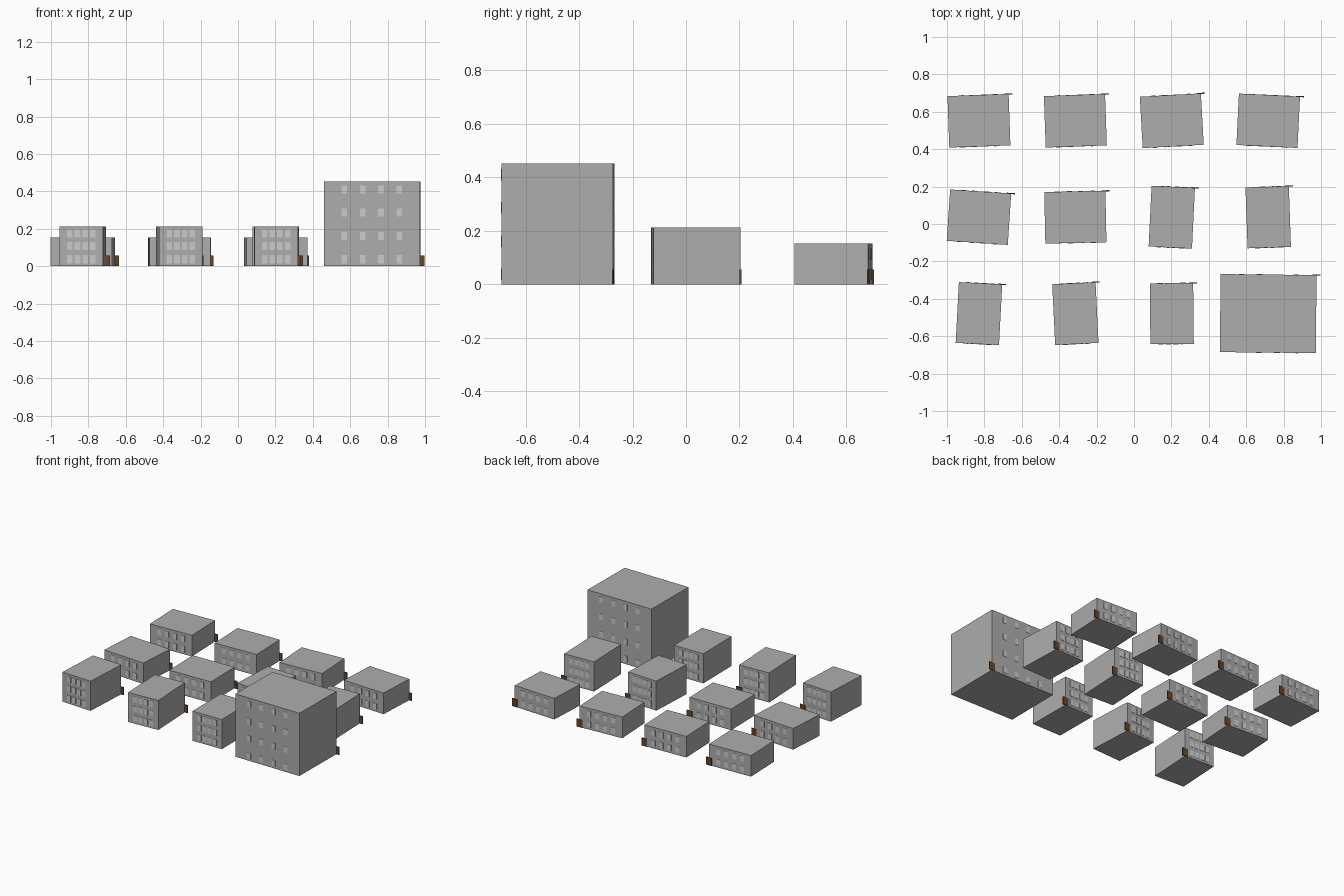
import bpy, math
from mathutils import Matrix, Vector

if "Cube" in bpy.data.objects:
    bpy.data.objects.remove(bpy.data.objects["Cube"])


def material(name, rgb):
    m = bpy.data.materials.new(name)
    m.diffuse_color = (*rgb, 1)
    m.use_nodes = True
    m.node_tree.nodes["Principled BSDF"].inputs["Base Color"].default_value = m.diffuse_color
    return m


WALL = material("concrete grey", (0.42, 0.42, 0.42))
GLASS = material("pale window grey", (0.60, 0.60, 0.60))
WOOD = material("dark brown wood", (0.14, 0.06, 0.02))


def box(name, frame, centre, size, mat):
    """Box placed in a building's own rotated frame."""
    bpy.ops.mesh.primitive_cube_add(size=1)
    ob = bpy.context.object
    ob.name = name
    ob.data.transform(Matrix.Diagonal((*size, 1)))
    ob.matrix_world = frame @ Matrix.Translation(Vector(centre))
    ob.data.materials.append(mat)
    return ob


# kind: width, depth, height, column spacing, window row heights
KINDS = {
    "low": (0.327, 0.275, 0.152, 0.062, (0.038, 0.112)),
    "mid": (0.232, 0.325, 0.213, 0.041, (0.037, 0.107, 0.175)),
    "tower": (0.513, 0.417, 0.452, 0.098, (0.037, 0.161, 0.286, 0.41)),
}

# rows of the block from back to front: kind and slight turn in degrees
LAYOUT = [
    [("low", 2), ("low", 2), ("low", 3.2), ("low", -2.8)],
    [("low", -3.8), ("low", 1.2), ("mid", -2.8), ("mid", 2)],
    [("mid", -3), ("mid", 2.8), ("mid", 0.6), ("tower", -0.6)],
]
PITCH, X0, Y0 = 0.5155, -0.829, 0.552


def building(kind, x, y, turn):
    w, d, h, gap, rows = KINDS[kind]
    frame = Matrix.Translation((x, y, 0)) @ Matrix.Rotation(math.radians(turn), 4, 'Z')
    box(kind + "_building", frame, (0, 0, h / 2), (w, d, h), WALL)
    # windows on front and back
    for side in (-1, 1):
        for z in rows:
            for c in range(4):
                box("window", frame, ((c - 1.5) * gap, side * d / 2, z),
                    (0.03, 0.004, 0.043), GLASS)
    # door centred on the back right corner, half overhanging
    box("door", frame, (w / 2, d / 2, 0.028), (0.043, 0.006, 0.056), WOOD)


for r, row in enumerate(LAYOUT):
    for c, (kind, turn) in enumerate(row):
        building(kind, X0 + c * PITCH, Y0 - r * PITCH, turn)
